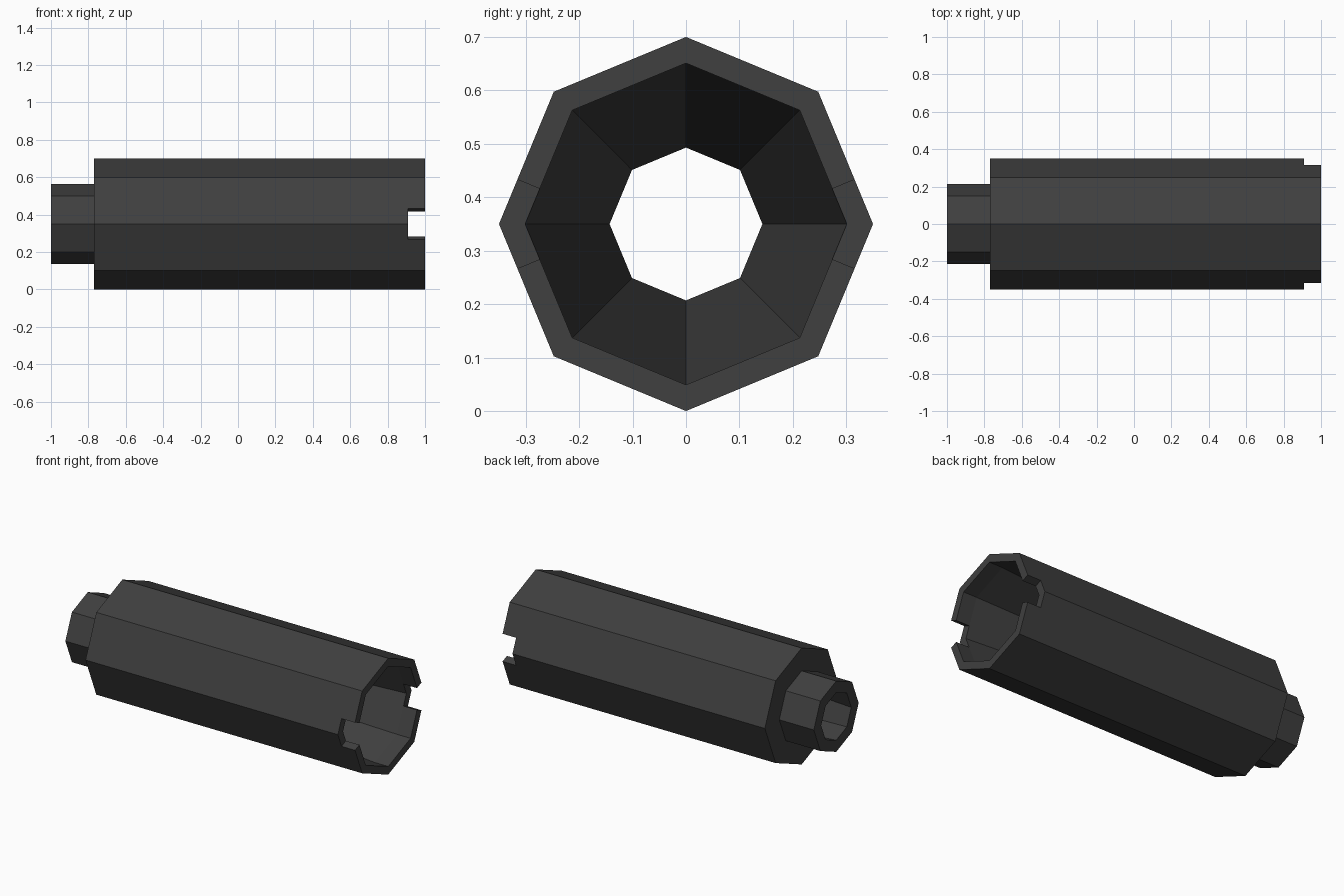
import bpy, bmesh
from math import sin, cos, pi

if "Cube" in bpy.data.objects:
    bpy.data.objects.remove(bpy.data.objects["Cube"])

ZC, SIDES = 0.35, 8

mat = bpy.data.materials.new("dark_grey")
mat.diffuse_color = (0.05, 0.05, 0.05, 1)
mat.use_nodes = True
mat.node_tree.nodes["Principled BSDF"].inputs["Base Color"].default_value = mat.diffuse_color


def make_object(name, bm):
    bmesh.ops.recalc_face_normals(bm, faces=bm.faces)
    me = bpy.data.meshes.new(name)
    bm.to_mesh(me)
    bm.free()
    ob = bpy.data.objects.new(name, me)
    bpy.context.collection.objects.link(ob)
    me.materials.append(mat)
    return ob


# Octagonal tube: closed (x, radius) profile swept round the x axis
profile = [(-1, 0.213), (-0.77, 0.213), (-0.77, 0.35), (1, 0.35),
           (1, 0.301), (0.91, 0.301), (-1, 0.143)]
bm = bmesh.new()
rings = [[bm.verts.new((x, r * cos(2 * pi * i / SIDES), ZC + r * sin(2 * pi * i / SIDES)))
          for i in range(SIDES)] for x, r in profile]
for k, a in enumerate(rings):
    b = rings[(k + 1) % len(rings)]
    for i in range(SIDES):
        j = (i + 1) % SIDES
        bm.faces.new((a[i], a[j], b[j], b[i]))
tube = make_object("octagonal_tube", bm)

# Slots in the open end, one each side, with walls square to the outer faces
for side in (-1, 1):
    bm = bmesh.new()
    section = [(0.223, 0.045), (0.407, 0.121), (0.407, -0.121), (0.223, -0.045)]
    face = bm.faces.new([bm.verts.new((0.91, side * y, ZC + z)) for y, z in section])
    ext = bmesh.ops.extrude_face_region(bm, geom=[face], use_keep_orig=True)
    new = [g for g in ext["geom"] if isinstance(g, bmesh.types.BMVert)]
    bmesh.ops.translate(bm, verts=new, vec=(0.2, 0, 0))
    cutter = make_object("slot_cutter", bm)
    cutter.hide_render = True
    mod = tube.modifiers.new("slot", 'BOOLEAN')
    mod.operation, mod.solver, mod.object = 'DIFFERENCE', 'EXACT', cutter
    bpy.context.view_layer.objects.active = tube
    bpy.ops.object.modifier_apply(modifier=mod.name)
    bpy.data.objects.remove(cutter)
